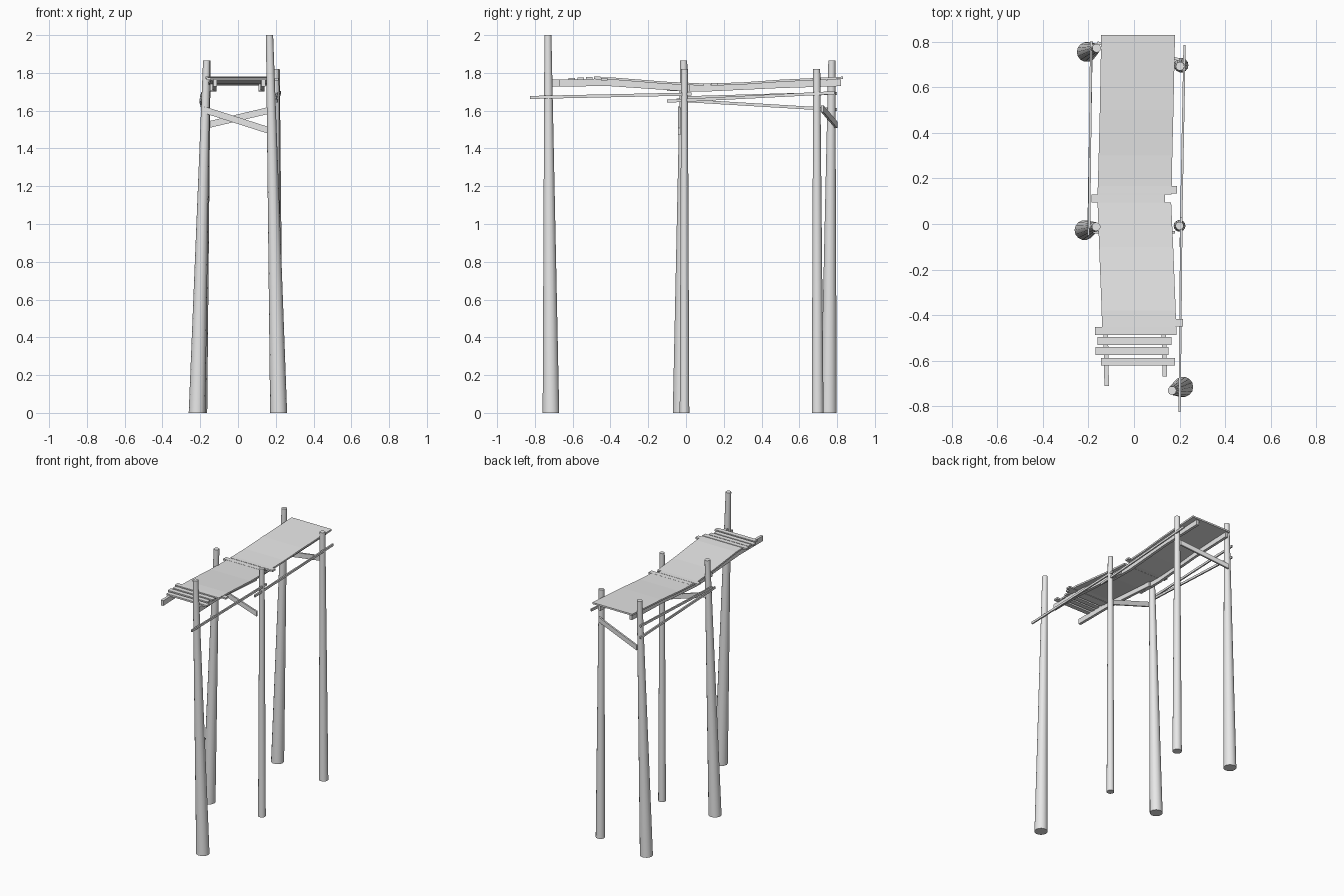
import bpy, bmesh
from math import pi, cos, sin
from mathutils import Vector

if "Cube" in bpy.data.objects:
    bpy.data.objects.remove(bpy.data.objects["Cube"])

wood = bpy.data.materials.new("pale grey wood")
wood.use_nodes = True
GREY = (0.8, 0.8, 0.8, 1)
wood.diffuse_color = GREY
wood.node_tree.nodes["Principled BSDF"].inputs["Base Color"].default_value = GREY


def loft(name, rings, smooth=False):
    """Skin a list of equal-length point rings and cap both ends."""
    bm = bmesh.new()
    rows = [[bm.verts.new(p) for p in ring] for ring in rings]
    n = len(rows[0])
    for a, b in zip(rows, rows[1:]):
        for i in range(n):
            j = (i + 1) % n
            bm.faces.new((a[i], a[j], b[j], b[i]))
    bm.faces.new(rows[0][::-1])
    bm.faces.new(rows[-1])
    bmesh.ops.recalc_face_normals(bm, faces=bm.faces)
    mesh = bpy.data.meshes.new(name)
    bm.to_mesh(mesh)
    bm.free()
    mesh.materials.append(wood)
    obj = bpy.data.objects.new(name, mesh)
    bpy.context.collection.objects.link(obj)
    if smooth:
        bpy.ops.object.select_all(action='DESELECT')
        bpy.context.view_layer.objects.active = obj
        obj.select_set(True)
        bpy.ops.object.shade_smooth_by_angle()
    return obj


def post(name, base, r0, top, r1, sides=14):
    def ring(c, r):
        return [Vector(c) + Vector((r * cos(2 * pi * i / sides), r * sin(2 * pi * i / sides), 0))
                for i in range(sides)]
    loft(name, [ring(base, r0), ring(top, r1)], smooth=True)


def bar(name, path, height, width, across='X'):
    """Rectangular timber along a path of centre points."""
    side = Vector((width / 2, 0, 0)) if across == 'X' else Vector((0, width / 2, 0))
    up = Vector((0, 0, height / 2))
    loft(name, [[Vector(p) - side - up, Vector(p) + side - up,
                 Vector(p) + side + up, Vector(p) - side + up] for p in path])


def deck(name, stations, thick=0.012):
    """Sagging walkway sheet: stations are (y, left x, right x, top z)."""
    loft(name, [[(a, y, z - thick), (b, y, z - thick), (b, y, z), (a, y, z)]
                for y, a, b, z in stations])


# Tapered leaning posts
post("front_post", (0.215, -0.715, 0), 0.045, (0.167, -0.731, 2.0), 0.019)
post("middle_left_post", (0.2, -0.008, 0), 0.026, (0.2, -0.008, 1.82), 0.018)
post("middle_right_post", (-0.217, -0.027, 0), 0.044, (-0.166, -0.012, 1.865), 0.019)
post("back_left_post", (0.207, 0.697, 0), 0.032, (0.202, 0.692, 1.82), 0.019)
post("back_right_post", (-0.207, 0.755, 0), 0.044, (-0.164, 0.772, 1.865), 0.019)

# Cross braces between the post pairs
bar("middle_brace", [(-0.18, -0.036, 1.605), (0.18, -0.036, 1.49)], 0.036, 0.012, 'Y')
bar("back_brace", [(-0.16, 0.795, 1.525), (0.2, 0.722, 1.61)], 0.036, 0.012, 'Y')

# Thin side rails
bar("left_front_rail", [(0.2, -0.825, 1.67), (0.208, 0.03, 1.688)], 0.016, 0.01)
bar("left_back_rail", [(0.205, -0.1, 1.65), (0.222, 0.785, 1.695)], 0.016, 0.01)
bar("right_upper_rail", [(-0.197, -0.02, 1.668), (-0.188, 0.8, 1.692)], 0.016, 0.01)
bar("right_lower_rail", [(-0.2, -0.05, 1.656), (-0.186, 0.8, 1.605)], 0.016, 0.01)

# Lengthwise beams under the walkway
for name, x, y0 in (("right_beam", -0.125, -0.71), ("left_beam", 0.13, -0.67)):
    bar(name + "_front", [(x + 0.005, y0, 1.746), (x, -0.42, 1.75), (x, 0.02, 1.72)], 0.038, 0.02)
    bar(name + "_back", [(x - 0.012, -0.1, 1.722), (x - 0.012, 0.1, 1.719),
                         (x, 0.48, 1.737), (x, 0.82, 1.748)], 0.036, 0.02)

# Sagging walkway sheets
deck("front_walkway", [(-0.48, -0.14, 0.185, 1.777), (-0.38, -0.142, 0.183, 1.775),
                       (-0.1, -0.153, 0.172, 1.753), (0.095, -0.16, 0.163, 1.744)])
deck("back_walkway", [(0.13, -0.16, 0.165, 1.744), (0.3, -0.155, 0.168, 1.75),
                      (0.5, -0.15, 0.173, 1.764), (0.83, -0.144, 0.18, 1.78)])

# Loose planks: y, left end, right end, top z
for i, (y, a, b, z) in enumerate([
        (-0.605, -0.145, 0.18, 1.775), (-0.557, -0.168, 0.152, 1.776),
        (-0.513, -0.16, 0.164, 1.778), (-0.47, -0.172, 0.186, 1.781),
        (-0.433, -0.13, 0.215, 1.774), (0.112, -0.187, 0.135, 1.746), (0.15, -0.15, 0.188, 1.747)]):
    bar(f"plank_{i + 1}", [(a, y, z - 0.007), (b, y, z - 0.007)], 0.012, 0.034, 'Y')
